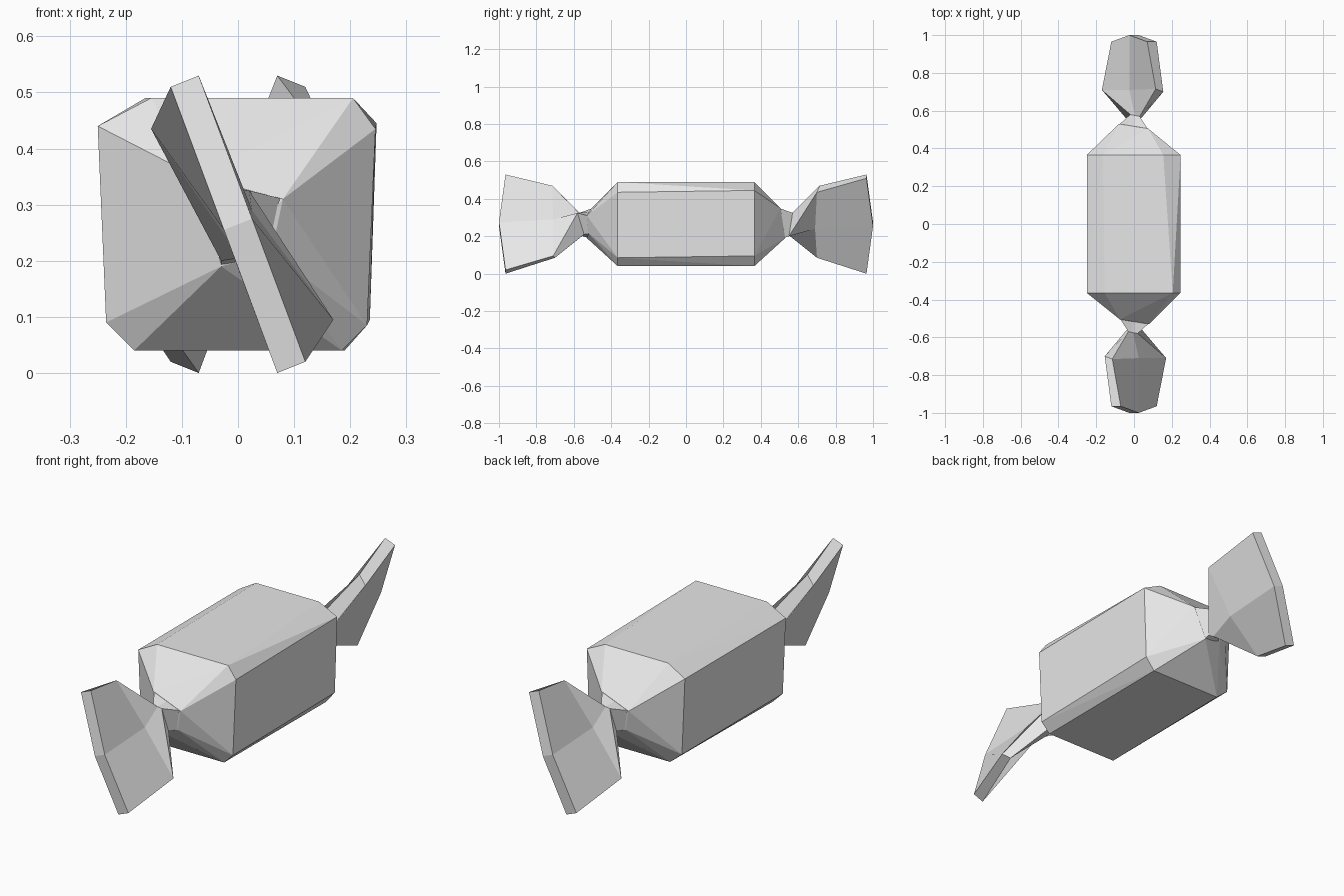
import bpy, bmesh
from mathutils import Matrix

cube = bpy.data.objects.get("Cube")
if cube:
    bpy.data.objects.remove(cube)

grey = bpy.data.materials.new("light_grey")
grey.use_nodes = True
grey.diffuse_color = (0.8, 0.8, 0.8, 1)
grey.node_tree.nodes["Principled BSDF"].inputs["Base Color"].default_value = (0.8, 0.8, 0.8, 1)

HALF_TURN = Matrix.Rotation(3.14159265, 4, 'Z')


def finish(bm, name):
    bmesh.ops.recalc_face_normals(bm, faces=bm.faces)
    mesh = bpy.data.meshes.new(name)
    bm.to_mesh(mesh)
    bm.free()
    mesh.materials.append(grey)
    obj = bpy.data.objects.new(name, mesh)
    bpy.context.scene.collection.objects.link(obj)
    return obj


# Wrapped body: two uneven octagons, pinched to a small neck at each end
front = [(-.25, .44), (-.155, .49), (.205, .49), (.245, .435),
         (.23, .085), (.185, .04), (-.185, .04), (-.235, .09)]
back = [(-.25, .44), (-.165, .49), (.155, .49), (.247, .445),
        (.235, .095), (.19, .04), (-.175, .04), (-.235, .09)]
neck = [(-.075, -.505, .35), (.08, -.53, .31), (.06, -.52, .215), (-.03, -.53, .19)]

bm = bmesh.new()
for x, z in front:
    bm.verts.new((x, -.365, z))
for x, z in back:
    bm.verts.new((x, .365, z))
for p in neck:
    bm.verts.new(p)
    bm.verts.new((-p[0], -p[1], p[2]))
bmesh.ops.convex_hull(bm, input=bm.verts)
bmesh.ops.dissolve_limit(bm, angle_limit=.02, verts=bm.verts, edges=bm.edges)
finish(bm, "candy_body")

# Twisted wrapper ends: each ring runs down one side of the blade and up the other
rings = [
    [(-.03, -.52, .19), (.015, -.52, .2), (.06, -.515, .215),
     (.08, -.525, .31), (.0, -.515, .33), (-.075, -.5, .35)],
    [(-.03, -.55, .2), (.0, -.55, .205), (.03, -.545, .21),
     (.02, -.58, .325), (-.005, -.575, .325), (-.03, -.57, .325)],
    [(-.155, -.70, .435), (-.02, -.69, .24), (.13, -.70, .085),
     (.17, -.71, .095), (.025, -.71, .29), (-.115, -.715, .47)],
    [(-.12, -.965, .51), (-.025, -1, .255), (.07, -.965, 0),
     (.12, -.965, .02), (.025, -1, .275), (-.07, -.965, .53)],
]


def wrapper_end(name, turn):
    bm = bmesh.new()
    loops = [[bm.verts.new(p) for p in ring] for ring in rings]
    for a, b in zip(loops, loops[1:]):
        for i in range(6):
            j = (i + 1) % 6
            bm.faces.new((a[i], a[j], b[j], b[i]))
    for v in (loops[0], loops[-1]):
        bm.faces.new((v[0], v[1], v[4], v[5]))
        bm.faces.new((v[1], v[2], v[3], v[4]))
    if turn:
        bm.transform(HALF_TURN)
    finish(bm, name)


wrapper_end("front_wrapper_end", False)
wrapper_end("back_wrapper_end", True)
